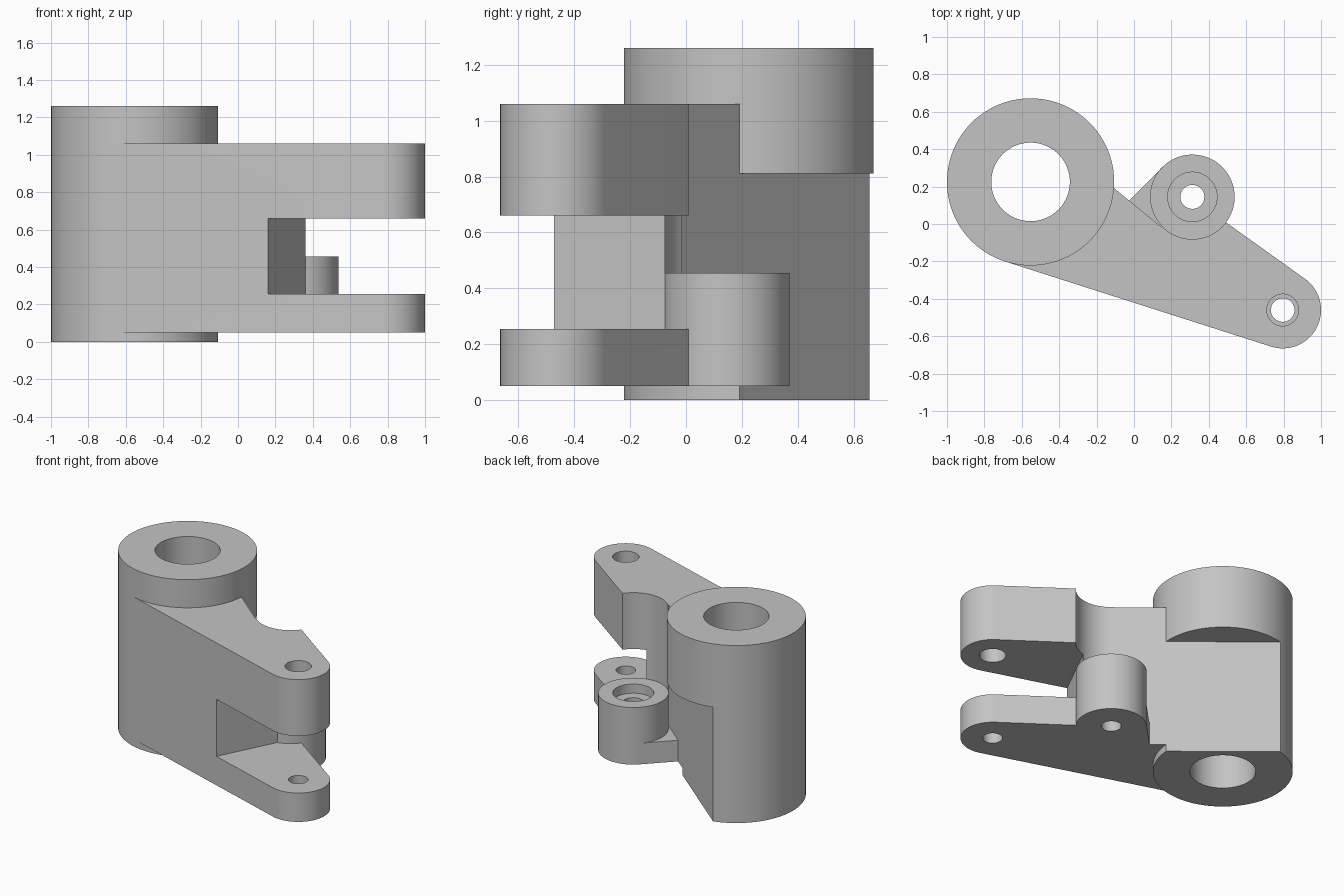
import bpy, bmesh, math
from mathutils import Vector

old = bpy.data.objects.get("Cube")
if old:
    bpy.data.objects.remove(old, do_unlink=True)

grey = bpy.data.materials.new("plain grey")
grey.use_nodes = True
colour = (0.55, 0.55, 0.55, 1)
grey.diffuse_color = colour
grey.node_tree.nodes["Principled BSDF"].inputs["Base Color"].default_value = colour

HUB, EYE, LUG = Vector((-0.553, 0.225)), Vector((0.312, 0.145)), Vector((0.795, -0.46))
HUB_R, EYE_R, LUG_R = 0.447, 0.226, 0.205


def arc(centre, radius, start, end, count):
    angles = [math.radians(start + (end - start) * i / count) for i in range(count + 1)]
    return [centre + radius * Vector((math.cos(a), math.sin(a))) for a in angles]


def prism(name, points, low, high):
    """Extrude a flat outline from height low to height high."""
    bm = bmesh.new()
    face = bm.faces.new([bm.verts.new((p[0], p[1], low)) for p in points])
    top = bmesh.ops.extrude_face_region(bm, geom=[face])["geom"]
    verts = [v for v in top if isinstance(v, bmesh.types.BMVert)]
    bmesh.ops.translate(bm, verts=verts, vec=(0, 0, high - low))
    bmesh.ops.recalc_face_normals(bm, faces=bm.faces)
    mesh = bpy.data.meshes.new(name)
    bm.to_mesh(mesh)
    bm.free()
    mesh.materials.append(grey)
    obj = bpy.data.objects.new(name, mesh)
    bpy.context.collection.objects.link(obj)
    return obj


def cylinder(name, centre, radius, low, high):
    return prism(name, arc(centre, radius, 0, 360, 96)[:-1], low, high)


def half_plane(name, point, along, outward, low, high):
    """Block whose one side lies on a line, used for flat cuts."""
    a, b = point - 2 * along, point + 2 * along
    return prism(name, [a, b, b + 2 * outward, a + 2 * outward], low, high)


def cut(obj, *cutters):
    bpy.context.view_layer.objects.active = obj
    for cutter in cutters:
        cutter.hide_render = True
        mod = obj.modifiers.new("cut", "BOOLEAN")
        mod.operation, mod.solver, mod.object = "DIFFERENCE", "EXACT", cutter
        bpy.ops.object.modifier_apply(modifier=mod.name)
        bpy.data.objects.remove(cutter, do_unlink=True)


# Main hub: bored cylinder with a flat on the lower back
flat_start = Vector((-0.107, 0.192))
flat_dir = Vector((0.772, -0.635))
flat_out = Vector((0.635, 0.772))
hub = cylinder("hub", HUB, HUB_R, 0, 1.26)
cut(hub,
    half_plane("flat_cutter", flat_start, flat_dir, flat_out, -0.2, 0.81),
    cylinder("bore_cutter", HUB, 0.21, -0.2, 1.5))

# Forked arm: tapered outline ending in a rounded lug
outline = [HUB, HUB + HUB_R * Vector((-0.308, -0.951))]
outline += arc(LUG, LUG_R, -108, 55, 48)
outline += [Vector((0.49, 0.01)), EYE, flat_start + 0.33 * flat_dir, flat_start]
arm = prism("forked_arm", outline, 0.05, 1.06)
cut(arm,
    cylinder("clearance_cutter", EYE, EYE_R, 0.3, 1.3),
    half_plane("slot_cutter", Vector((0.16, -0.475)), Vector((0.45, 0.893)),
               Vector((0.893, -0.45)), 0.255, 0.66),
    cylinder("upper_pin_cutter", LUG, 0.085, 0.5, 1.3),
    cylinder("lower_pin_cutter", LUG, 0.063, -0.2, 0.4),
    cylinder("eye_hole_cutter", EYE, 0.064, -0.2, 0.5),
    cylinder("bore_cutter", HUB, 0.21, -0.2, 1.5))

# Small boss with a counterbored hole
boss = cylinder("small_boss", EYE, EYE_R, 0.05, 0.455)
cut(boss,
    cylinder("eye_hole_cutter", EYE, 0.064, -0.2, 0.7),
    cylinder("counterbore_cutter", EYE, 0.132, 0.39, 0.7))

# Thin web joining the boss to the arm
web = prism("boss_web", [(-0.025, 0.125), (0.15, -0.03), (0.2, 0.145),
                         EYE + EYE_R * Vector((-0.707, 0.707))], 0.05, 0.2)

bpy.ops.object.select_all(action="DESELECT")
for obj in (hub, arm, boss, web):
    obj.select_set(True)
bpy.context.view_layer.objects.active = hub
bpy.ops.object.shade_smooth_by_angle(angle=math.radians(30))
